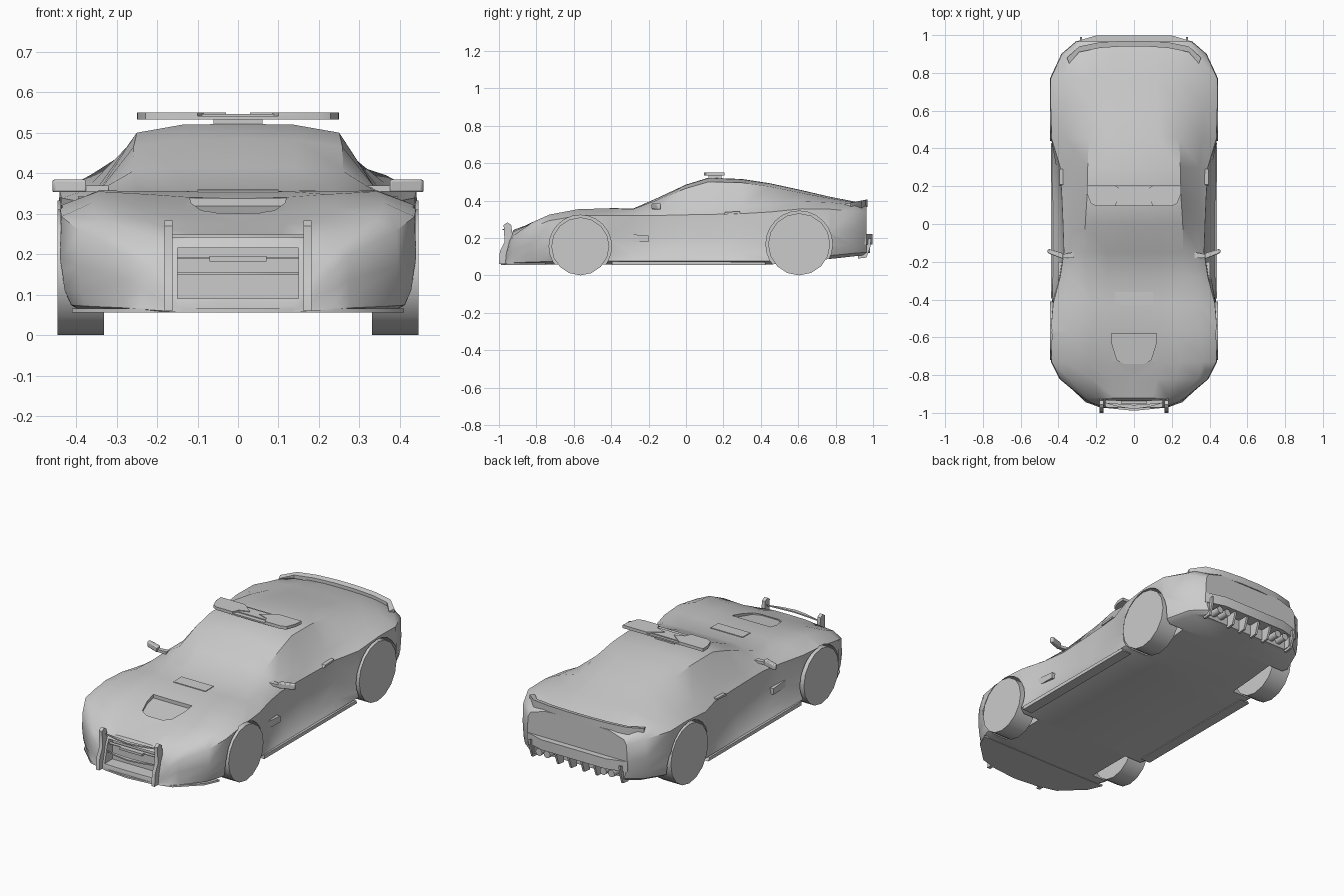
import bpy, bmesh, math
from mathutils import Matrix, Vector

if "Cube" in bpy.data.objects:
    bpy.data.objects.remove(bpy.data.objects["Cube"])


def add_mesh(name, bm):
    bmesh.ops.recalc_face_normals(bm, faces=bm.faces)
    me = bpy.data.meshes.new(name)
    bm.to_mesh(me)
    bm.free()
    ob = bpy.data.objects.new(name, me)
    bpy.context.collection.objects.link(ob)
    return ob


def loft(name, rings):
    bm = bmesh.new()
    vs = [[bm.verts.new(p) for p in r] for r in rings]
    n = len(rings[0])
    for a, b in zip(vs, vs[1:]):
        for i in range(n):
            j = (i + 1) % n
            bm.faces.new((a[i], a[j], b[j], b[i]))
    bm.faces.new(vs[0])
    bm.faces.new(vs[-1][::-1])
    return add_mesh(name, bm)


def plan_prism(name, pts, z0, z1, slope=0.0, y_ref=0.0):
    """Outline in x,y raised from z0 to z1, optionally sloping along y."""
    return loft(name, [[(x, y, z + slope * (y - y_ref)) for x, y in pts] for z in (z0, z1)])


def side_prism(name, pts, x0, x1):
    """Outline in y,z extruded from x0 to x1."""
    return loft(name, [[(x, y, z) for y, z in pts] for x in (x0, x1)])


def box(name, lo, hi):
    return plan_prism(name, [(lo[0], lo[1]), (hi[0], lo[1]), (hi[0], hi[1]), (lo[0], hi[1])], lo[2], hi[2])


def cylinder(name, axis, r, centre, depth, sides):
    bm = bmesh.new()
    rot = Matrix.Rotation(math.pi / 2, 4, 'Y' if axis == 'X' else 'X')
    bmesh.ops.create_cone(bm, cap_ends=True, segments=sides, radius1=r, radius2=r, depth=depth,
                          matrix=Matrix.Translation(centre) @ rot)
    return add_mesh(name, bm)


def mirrored(pts):
    return pts + [(-x, y) for x, y in reversed(pts)]


# Body stations: y, sill width, side width, shoulder z, shoulder width, roof edge width, roof edge z, centre z
STATIONS = [
    (-0.975, .17, .15, .075, .13, .10, .08, .085),
    (-0.945, .25, .235, .17, .21, .15, .19, .20),
    (-0.92, .28, .275, .215, .25, .18, .235, .245),
    (-0.82, .375, .395, .285, .34, .22, .28, .275),
    (-0.73, .41, .44, .325, .365, .24, .315, .305),
    (-0.57, .43, .445, .355, .345, .22, .348, .34),
    (-0.42, .435, .432, .357, .345, .22, .356, .355),
    (-0.28, .43, .395, .355, .34, .25, .356, .358),
    (-0.15, .43, .375, .356, .345, .26, .405, .415),
    (0.0, .43, .38, .36, .34, .258, .465, .485),
    (0.12, .43, .385, .362, .34, .25, .50, .522),
    (0.30, .435, .395, .367, .345, .245, .495, .515),
    (0.45, .435, .44, .377, .36, .24, .475, .492),
    (0.62, .435, .445, .395, .365, .23, .44, .455),
    (0.77, .42, .445, .39, .36, .22, .412, .42),
    (0.90, .37, .385, .375, .33, .21, .39, .395),
    (0.965, .29, .31, .34, .29, .20, .368, .373),
]


def section(y, wl, w, zs, ws, wr, zr, zt):
    zb = .058 if y < .5 else .058 + .11 * (y - .5)
    h = zs - zb
    half = [(0, zb), (wl - .03, zb), (wl, zb + .06 * h), (wl + (w - wl) * .6, zb + .2 * h),
            (w, zb + .5 * h), (w - .004, zb + .88 * h), (ws, zs), (wr, zr),
            (wr * .55, zr + (zt - zr) * .9), (0, zt)]
    ring = half + [(-x, z) for x, z in half[-2:0:-1]]
    return [(x, y, z) for x, z in ring]


body = loft("car_body", [section(*s) for s in STATIONS])

# Cut wheel arches, grille opening, bonnet scoop and diffuser recess
WHEELS = (("front", -.565, .155), ("rear", .605, .166))
scoop = [(.12, -.58), (.115, -.64), (.09, -.72), (.05, -.742)]
cutters = [box("grille_cutter", (-.15, -1.1, .09), (.15, -.9, .215)),
           box("diffuser_cutter", (-.27, .925, 0), (.27, 1.1, .165)),
           plan_prism("scoop_cutter", mirrored(scoop), .296, .5, .14, -.74)]
for label, y, r in WHEELS:
    for s in (1, -1):
        cutters.append(cylinder(label + "_arch_cutter", 'X', r + .012, (s * .46, y, r), .32, 24))
for c in cutters:
    c.hide_render = True
    m = body.modifiers.new(c.name, 'BOOLEAN')
    m.operation = 'DIFFERENCE'
    m.solver = 'EXACT'
    m.object = c
dg = bpy.context.evaluated_depsgraph_get()
cut_mesh = bpy.data.meshes.new_from_object(body.evaluated_get(dg))
body.modifiers.clear()
body.data = cut_mesh
for c in cutters:
    bpy.data.objects.remove(c)

# Wheels
for label, y, r in WHEELS:
    for s in (1, -1):
        cylinder(label + "_wheel", 'X', r, (s * .388, y, r), .115, 16)

# Push bar uprights and curved crossbars
for s in (1, -1):
    side_prism("push_bar_upright", [(-1, .06), (-.94, .06), (-.925, .2), (-.935, .27), (-.955, .283),
                                    (-.975, .27), (-.97, .18), (-.995, .13)], s * .162, s * .182)
for z, t in ((.245, .007), (.152, .007)):
    arc = [(.162, -.945), (.08, -.968), (0, -.98)]
    back = [(-x, y) for x, y in arc[1::-1]] + [(-.08, -.952), (0, -.958), (.08, -.952)]
    plan_prism("push_bar_crossbar", arc + back, z - t / 2, z + t / 2)
box("grille_plate", (-.07, -.95, .182), (.07, -.93, .195))
box("grille_slat", (-.155, -.935, .188), (.155, -.915, .192))

# Front splitter
plan_prism("front_splitter", mirrored([(.41, -.75), (.375, -.83), (.255, -.945), (.14, -.975), (.01, -.988)]),
           .056, .066)

# Bonnet vent
plan_prism("bonnet_vent", [(-.1, -.43), (.1, -.43), (.1, -.36), (-.1, -.36)], .35, .359, .03, -.4)

# Roof light bar: base, two lenses with a central gap, mount
bar = [(.25, .205), (.248, .16), (.228, .108), (.2, .095)]
plan_prism("light_bar_base", mirrored(bar), .533, .541)
for s in (1, -1):
    plan_prism("light_bar_lens", [(s * x, y) for x, y in bar + [(.1, .095), (.085, .13), (.03, .15), (.1, .205)]],
               .541, .55)
box("light_bar_centre", (-.1, .12, .54), (.1, .19, .546))
box("light_bar_mount", (-.06, .12, .51), (.06, .19, .535))

# Door mirrors, handles, side vents and skirts
for s in (1, -1):
    head = [(.375, -.185), (.455, -.155), (.46, -.14), (.45, -.132), (.375, -.155)]
    ob = plan_prism("door_mirror", [(s * x, y) for x, y in head], .353, .384)
    bv = ob.modifiers.new("rounded", 'BEVEL')
    bv.width, bv.segments = .005, 2
    plan_prism("mirror_stalk", [(s * x, y) for x, y in ((.32, -.18), (.39, -.178), (.39, -.162), (.32, -.15))],
               .355, .37)
    side_prism("door_handle", [(.2, .325), (.29, .332), (.29, .342), (.21, .338)], s * .37, s * .395)
    side_prism("side_vent", [(-.33, .18), (-.2, .178), (-.2, .212), (-.325, .222)], s * .38, s * .403)
    side_prism("side_skirt", [(-.395, .054), (.43, .054), (.42, .072), (-.395, .075)], s * .38, s * .44)

# Tail spoiler lip
lip = [(.355, .88), (.29, .94), (.18, .962), (.06, .97)]
inner = [(x - .012 * (x > .3), y - .03) for x, y in lip]
outline = lip + [(-x, y) for x, y in lip[::-1]] + [(-x, y) for x, y in inner] + inner[::-1]
plan_prism("tail_spoiler", outline, .36, .4, .2, .94)

# Rear bumper, diffuser fins and exhausts
plan_prism("rear_bumper", mirrored([(.33, .92), (.312, .965), (.2, .998)]), .165, .222)
for x in (.04, .12, .28):
    for s in (1, -1):
        side_prism("diffuser_fin", [(.91, .17), (.99, .2), (.985, .15), (.965, .095), (.92, .09)],
                   s * x - .006, s * x + .006)
for x in (.175, .225):
    for s in (1, -1):
        cylinder("exhaust_pipe", 'Y', .02, (s * x, .945, .14), .08, 12)

# Smooth shading with crisp edges
bpy.ops.object.select_all(action='DESELECT')
for ob in bpy.context.scene.objects:
    ob.select_set(True)
bpy.context.view_layer.objects.active = body
bpy.ops.object.shade_smooth_by_angle(angle=math.radians(35))
